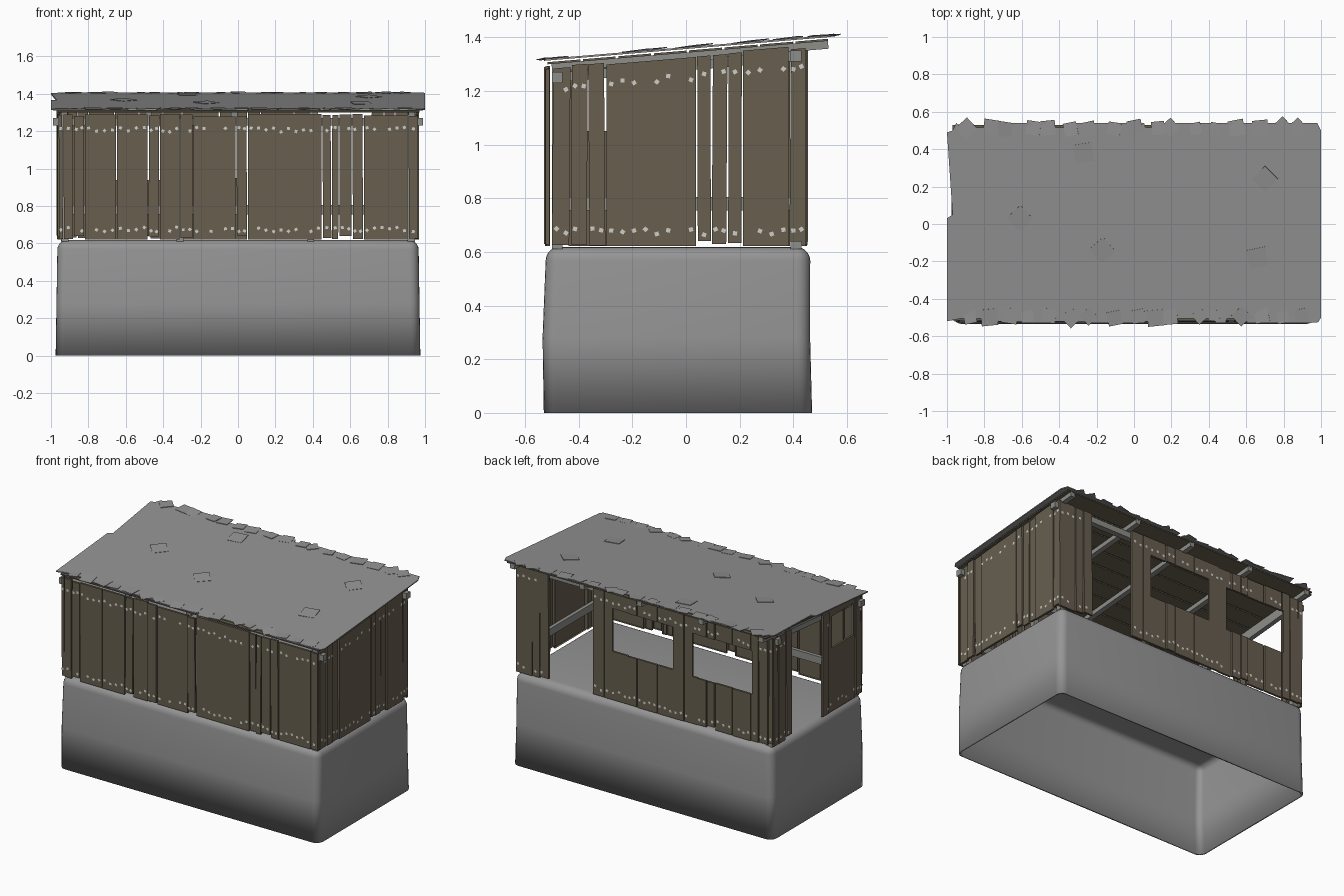
import bpy, bmesh, math, random
from mathutils import Vector, Matrix

random.seed(4)
cube = bpy.data.objects.get("Cube")
if cube:
    bpy.data.objects.remove(cube, do_unlink=True)


def material(name, rgb, cull=False):
    m = bpy.data.materials.new(name)
    m.use_nodes = True
    m.diffuse_color = (*rgb, 1)
    m.node_tree.nodes["Principled BSDF"].inputs["Base Color"].default_value = (*rgb, 1)
    m.use_backface_culling = cull
    return m


STONE = material("stone grey", (0.30, 0.30, 0.30))
SHEET = material("roof grey", (0.29, 0.29, 0.29))
WOOD = material("weathered brown", (0.135, 0.112, 0.078), True)
FRAME = material("frame grey", (0.27, 0.27, 0.25))
NAIL = material("nail white", (0.62, 0.62, 0.58))


def finish(bm, name, mat):
    me = bpy.data.meshes.new(name)
    bm.to_mesh(me)
    bm.free()
    ob = bpy.data.objects.new(name, me)
    bpy.context.collection.objects.link(ob)
    me.materials.append(mat)
    return ob


def box(bm, size, mat4):
    """Add a box of the given size placed by a matrix."""
    bmesh.ops.create_cube(bm, size=1, matrix=mat4 @ Matrix.Diagonal((*size, 1)))


def beam(bm, a, b, w, h):
    """Square timber from point a to point b."""
    a, b = Vector(a), Vector(b)
    d = b - a
    rot = d.to_track_quat('X', 'Z').to_matrix().to_4x4()
    box(bm, (d.length, w, h), Matrix.Translation((a + b) / 2) @ rot)


SLOPE = math.atan2(0.09, 1.08)


def roof_z(y):
    return 1.312 + (y + 0.53) * math.tan(SLOPE)


# Foundation: softly rounded hollow block, open underneath
bm = bmesh.new()
bmesh.ops.create_cube(bm, size=1)
for v in bm.verts:
    top = v.co.z > 0
    v.co = (v.co.x * (1.93 if top else 1.95),
            v.co.y * (0.985 if top else 1.0) - 0.03, 0.618 if top else 0)
bmesh.ops.bevel(bm, geom=[e for e in bm.edges if max(v.co.z for v in e.verts) > 0.1
                          and not all(v.co.z < 0.1 for v in e.verts)],
                offset=0.05, segments=5, profile=0.5, affect='EDGES')
bm.faces.ensure_lookup_table()
bmesh.ops.delete(bm, geom=[f for f in bm.faces if f.normal.z < -0.9], context='FACES')
bmesh.ops.bisect_plane(bm, geom=bm.verts[:] + bm.edges[:] + bm.faces[:],
                       plane_co=(0, 0, 0.28), plane_no=(0, 0, 1))
for v in bm.verts:
    if abs(v.co.z - 0.28) < 0.01:
        v.co.y += 0.008 * (-1 if v.co.y < 0 else -0.5)
base = finish(bm, "foundation_block", STONE)
sol = base.modifiers.new("shell", 'SOLIDIFY')
sol.thickness = 0.012
sol.offset = -1
bpy.context.view_layer.objects.active = base
base.select_set(True)
bpy.ops.object.shade_smooth_by_angle(angle=math.radians(50))
base.select_set(False)

nails = bmesh.new()


def wall(name, place, splits, top, openings=(), gap=0.006):
    """Plank wall; place(u, z, d) maps wall space to the model, d is outward."""
    bm = bmesh.new()

    def piece(u0, u1, lo, hi0, hi1, d, lean):
        m = (u0 + u1) / 2
        vs = [bm.verts.new(place(u + lean * (z - 0.95), z, d + t))
              for t in (0, 0.014)
              for u, z in ((u0, lo), (u1, lo), (u1, hi1), (u0, hi0))]
        quads = ((0, 1, 2, 3), (4, 5, 6, 7), (0, 1, 5, 4), (1, 2, 6, 5), (2, 3, 7, 6), (3, 0, 4, 7))
        fs = [bm.faces.new([vs[i] for i in q]) for q in quads]
        bmesh.ops.recalc_face_normals(bm, faces=fs)
        bmesh.ops.delete(bm, geom=[fs[0]], context='FACES_ONLY')

    def nail(u, z, d):
        a = random.uniform(0, math.pi)
        ring = [place(u + 0.011 * math.cos(a + k * math.pi / 2),
                      z + 0.011 * math.sin(a + k * math.pi / 2), d) for k in range(4)]
        f = nails.faces.new([nails.verts.new(p) for p in ring])
        f.normal_update()
        out = Vector(place(0, 0, 1)) - Vector(place(0, 0, 0))
        if f.normal.dot(out) < 0:
            f.normal_flip()

    for a, b in zip(splits, splits[1:]):
        d = random.uniform(-0.006, 0.006)
        narrow = b - a < 0.08
        lean = random.uniform(-0.008, 0.008) if narrow else 0
        drop = random.uniform(0, 0.015)
        foot = 0.622 + (random.uniform(0, 0.02) if narrow else 0)
        cuts = sorted({a, b} | {e for o in openings for e in o[:2] if a < e < b})
        for u0, u1 in zip(cuts, cuts[1:]):
            m = (u0 + u1) / 2
            l = u0 + (gap / 2 if u0 == a else 0)
            r = u1 - (gap / 2 if u1 == b else 0)
            t0, t1 = top(l) - drop, top(r) - drop
            hole = next((o for o in openings if o[0] < m < o[1]), None)
            if hole is None:
                piece(l, r, foot, t0, t1, d, lean)
            else:
                if hole[2] > 0.63:
                    piece(l, r, foot, hole[2], hole[2], d, 0)
                if hole[3] < 1.3:
                    piece(l, r, hole[3], t0, t1, d, 0)
        # nail rows at foot and head
        count = max(1, round((b - a) / 0.04))
        for i in range(count):
            u = a + (b - a) * (i + 0.5) / count
            for z in (0.675, top(u) - 0.085):
                hidden = any(o[0] - 0.02 < u < o[1] + 0.02 and o[2] < z < o[3] for o in openings)
                if not hidden and random.random() < 0.85:
                    nail(u, z + random.uniform(-0.012, 0.012), d + 0.018)
    return finish(bm, name, WOOD)


def side_top(y):
    return roof_z(y) - 0.022


# Plank walls
wall("front_wall", lambda u, z, d: (u, -0.51 - d, z),
     [-.96, -.935, -.88, -.82, -.65, -.48, -.42, -.31, -.24, -.01, .05, .45, .50, .54, .61, .67, .91, .965],
     lambda u: 1.293)
wall("right_wall", lambda u, z, d: (0.95 + d, u, z),
     [-.5, -.43, -.365, -.30, .04, .095, .155, .21, .385, .445], side_top)
wall("left_wall", lambda u, z, d: (-0.95 - d, u, z),
     [-.5, -.44, -.15, -.08, .25, .31, .39, .445], side_top,
     [(-.08, .25, .6, 1.5), (-.42, -.19, 1.05, 1.265)])
wall("back_wall", lambda u, z, d: (u, 0.435 + d, z),
     [-.965, -.93, -.86, -.80, -.66, -.53, -.47, -.40, -.3, -.1, .05, .12, .3, .39, .71, .78, .84, .965],
     lambda u: 1.365,
     [(.39, .71, .6, 1.5), (-.22, .24, .95, 1.24), (-.81, -.36, .94, 1.235)])
finish(nails, "nail_heads", NAIL)

# Timber frame: posts and rails inside the walls
bm = bmesh.new()
for x in (-0.925, 0.925):
    for y in (-0.48, 0.41):
        beam(bm, (x, y, 0.61), (x, y, roof_z(y) - 0.03), 0.04, 0.04)
    beam(bm, (x, -0.48, 1.25), (x, 0.41, 1.33), 0.03, 0.035)
for x in (-0.31, 0.39):
    beam(bm, (x, -0.48, 0.61), (x, -0.48, 1.27), 0.035, 0.035)
beam(bm, (-0.93, -0.485, 0.78), (0.93, -0.485, 0.78), 0.025, 0.05)
beam(bm, (0.93, -0.48, 0.78), (0.93, 0.42, 0.78), 0.025, 0.05)
beam(bm, (-0.99, -0.48, 1.25), (0.99, -0.48, 1.25), 0.04, 0.04)
beam(bm, (-0.99, 0.41, 1.33), (0.99, 0.41, 1.33), 0.04, 0.04)
finish(bm, "wall_frame", FRAME)

# Rafters that poke out at the back
bm = bmesh.new()
for x in (-0.93, -0.48, -0.02, 0.41, 0.93):
    beam(bm, (x, -0.5, roof_z(-0.5) - 0.028), (x, 0.53, roof_z(0.53) - 0.028), 0.035, 0.03)
finish(bm, "rafters", FRAME)

# Boards under the roof sheet
bm = bmesh.new()
for i in range(8):
    y = -0.455 + i * 0.132
    beam(bm, (-0.97, y, roof_z(y) - 0.009), (0.97, y, roof_z(y) - 0.009), 0.122, 0.008)
    for v in bm.verts[-8:]:
        v.co.z = roof_z(v.co.y) - (0.006 if v.co.z > roof_z(y) - 0.009 else 0.014)
finish(bm, "roof_boards", WOOD)


def ragged(edge, inward):
    """Stepped edge points running from x = -0.93 to 0.93."""
    pts, x = [], -0.93
    while x < 0.9:
        step = random.uniform(0.03, 0.2)
        off = random.choice((0, 0, 0, 0.01, 0.025)) * inward
        end = min(x + step, 0.93)
        pts += [(x + 0.004, edge + off), (end - 0.004, edge + off)]
        x = end
    return pts


# Roof sheet with torn edges
outline = ragged(-0.53, 1) + [(0.985, -0.525), (1, -0.5), (1, 0.5), (0.98, 0.54)]
outline += ragged(0.54, -1)[::-1] + [(-0.95, 0.54), (-0.97, 0.5), (-1, 0.49),
                                     (-0.97, 0.05), (-1, 0.03), (-1, -0.52)]
bm = bmesh.new()
sheet = bm.faces.new([bm.verts.new((x, y, roof_z(y))) for x, y in outline])
out = bmesh.ops.extrude_face_region(bm, geom=[sheet])
for v in out["geom"]:
    if isinstance(v, bmesh.types.BMVert):
        v.co.z += 0.007
bmesh.ops.recalc_face_normals(bm, faces=bm.faces[:])
finish(bm, "roof_sheet", SHEET)

# Patches on the roof and loose scraps along both eaves
bm = bmesh.new()


def scrap(x, y, size, turn, tilt, lift):
    rot = (Matrix.Rotation(SLOPE + tilt, 4, 'X') @ Matrix.Rotation(tilt * 0.6, 4, 'Y')
           @ Matrix.Rotation(turn, 4, 'Z'))
    box(bm, (size, size, 0.004), Matrix.Translation((x, y, roof_z(y) + lift)) @ rot)


for x, y, turn in ((-.61, .03, .75), (.70, .24, .78), (-.17, -.14, .7), (.66, -.18, .2), (-.27, .38, .15)):
    scrap(x, y, 0.1, turn, 0.04, 0.009)
for edge in (-0.5, 0.51):
    for i in range(17):
        x = -0.9 + i * 0.112 + random.uniform(-0.03, 0.03)
        scrap(x, edge + random.uniform(-0.006, 0.012), random.uniform(0.06, 0.09),
              random.choice((0.1, 0.2, 0.75, -0.15)), random.uniform(-0.08, 0.05), 0.007)
finish(bm, "roof_scraps", SHEET)
